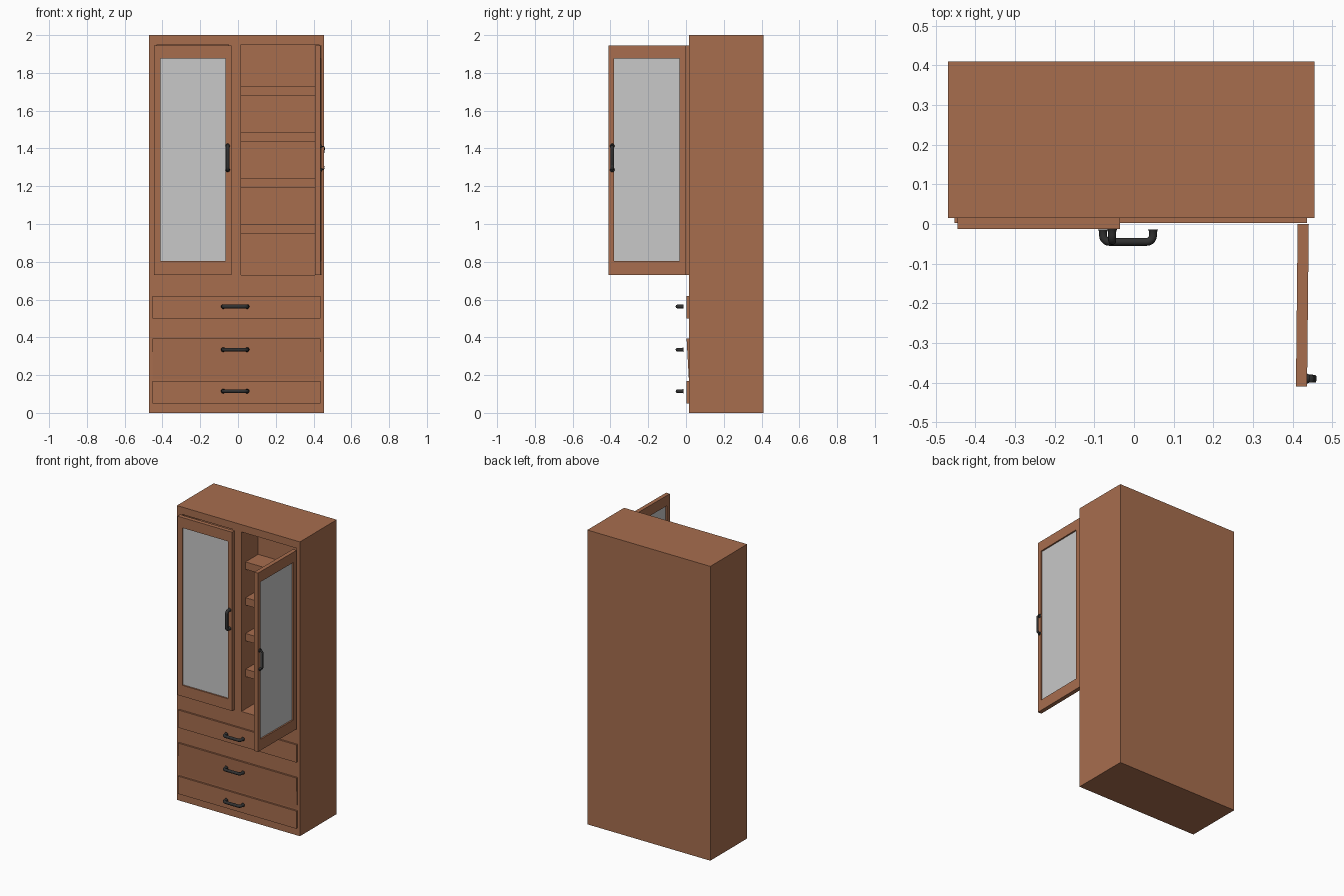
import bpy, bmesh, math
from mathutils import Vector

if "Cube" in bpy.data.objects:
    bpy.data.objects.remove(bpy.data.objects["Cube"])


def material(name, colour, roughness):
    m = bpy.data.materials.new(name)
    m.use_nodes = True
    m.diffuse_color = (*colour, 1)
    bsdf = next(n for n in m.node_tree.nodes if n.type == 'BSDF_PRINCIPLED')
    bsdf.inputs["Base Color"].default_value = (*colour, 1)
    bsdf.inputs["Roughness"].default_value = roughness
    return m


wood = material("warm_wood", (0.39, 0.155, 0.076), 0.6)
glass = material("grey_glass", (0.58, 0.58, 0.58), 0.4)
metal = material("black_metal", (0.03, 0.03, 0.03), 0.5)


def box(name, x, y, z, mat):
    """Box from (min, max) ranges on each axis."""
    bm = bmesh.new()
    bmesh.ops.create_cube(bm, size=1)
    for v in bm.verts:
        v.co = Vector([r[0] if c < 0 else r[1] for c, r in zip(v.co, (x, y, z))])
    bmesh.ops.recalc_face_normals(bm, faces=bm.faces)
    me = bpy.data.meshes.new(name)
    bm.to_mesh(me)
    bm.free()
    me.materials.append(mat)
    ob = bpy.data.objects.new(name, me)
    bpy.context.collection.objects.link(ob)
    return ob


def activate(ob):
    bpy.ops.object.select_all(action='DESELECT')
    ob.select_set(True)
    bpy.context.view_layer.objects.active = ob


def cut(ob, x, y, z):
    """Cut a box-shaped opening out of an object."""
    cutter = box("cutter", x, y, z, wood)
    cutter.hide_render = True
    mod = ob.modifiers.new("opening", 'BOOLEAN')
    mod.operation = 'DIFFERENCE'
    mod.solver = 'EXACT'
    mod.object = cutter
    activate(ob)
    bpy.ops.object.modifier_apply(modifier=mod.name)
    bpy.data.objects.remove(cutter)


def handle(name, location, standoff, vertical=False):
    """Bent bar pull with rounded corners, sticking out towards -y."""
    half, bend = 0.063, 0.016
    side = [(half, 0, 1.25), (half, -0.006, 1)]
    for i in range(6):
        a = i / 5 * math.pi / 2
        side.append((half - bend + bend * math.cos(a),
                     -standoff + bend - bend * math.sin(a), 1))
    path = side + [(-x, y, r) for x, y, r in reversed(side)]
    cu = bpy.data.curves.new(name, 'CURVE')
    cu.dimensions = '3D'
    cu.bevel_depth = 0.01
    cu.bevel_resolution = 3
    cu.use_fill_caps = True
    sp = cu.splines.new('POLY')
    sp.points.add(len(path) - 1)
    for p, (x, y, r) in zip(sp.points, path):
        p.co = (0, y, x, 1) if vertical else (x, y, 0, 1)
        p.radius = r
    cu.materials.append(metal)
    ob = bpy.data.objects.new(name, cu)
    bpy.context.collection.objects.link(ob)
    ob.location = location
    activate(ob)
    bpy.ops.object.convert(target='MESH')
    ob = bpy.context.object
    bpy.ops.object.shade_smooth_by_angle(angle=math.radians(40))
    return ob


# Cabinet body with two compartments
body = box("cabinet_body", (-0.47, 0.455), (0.015, 0.41), (0, 2), wood)
compartments = {"left": (-0.43, -0.05), "right": (0.015, 0.43)}
for xs in compartments.values():
    cut(body, xs, (-0.1, 0.195), (0.73, 1.95))

# Shelves
for side, xs in compartments.items():
    for i in range(4):
        top = 1.0 + 0.243 * i
        box(f"{side}_shelf_{i + 1}", xs, (0.06, 0.195), (top - 0.05, top), wood)


# Framed glass doors, hinged at their local origin
def door(side, direction, hinge, angle, standoff):
    def span(a, b):
        return tuple(sorted((a * direction, b * direction)))
    thick = 0.028
    frame = box(f"{side}_door_frame", span(0, 0.41), (-thick, 0), (0.73, 1.945), wood)
    cut(frame, span(0.035, 0.38), (-0.1, 0.1), (0.805, 1.875))
    pane = box(f"{side}_door_glass", span(0.035, 0.38), (-0.018, -0.01),
               (0.805, 1.875), glass)
    pull = handle(f"{side}_door_handle", (0.39 * direction, -thick, 1.35),
                  standoff, vertical=True)
    for part in (pane, pull):
        part.parent = frame
    frame.location = hinge
    frame.rotation_euler.z = math.radians(angle)


door("left", 1, (-0.445, 0.015, 0), 0, 0.03)
door("right", -1, (0.413, 0.0, 0), 89.4, 0.021)

# Drawer fronts and pulls
for name, low, high in (("bottom", 0.05, 0.17), ("middle", 0.18, 0.395), ("top", 0.5, 0.62)):
    front = box(f"{name}_drawer_front", (-0.453, 0.436), (0.003, 0.02), (low, high), wood)
    if name == "middle":
        # Tilted front that sinks into the body at its lower edge
        for v in front.data.vertices:
            if v.co.z < 0.2 and v.co.y < 0.01:
                v.co.y = 0.015
for name, z in (("bottom", 0.115), ("middle", 0.335), ("top", 0.563)):
    handle(f"{name}_drawer_handle", (-0.015, -0.014, z), 0.031)
